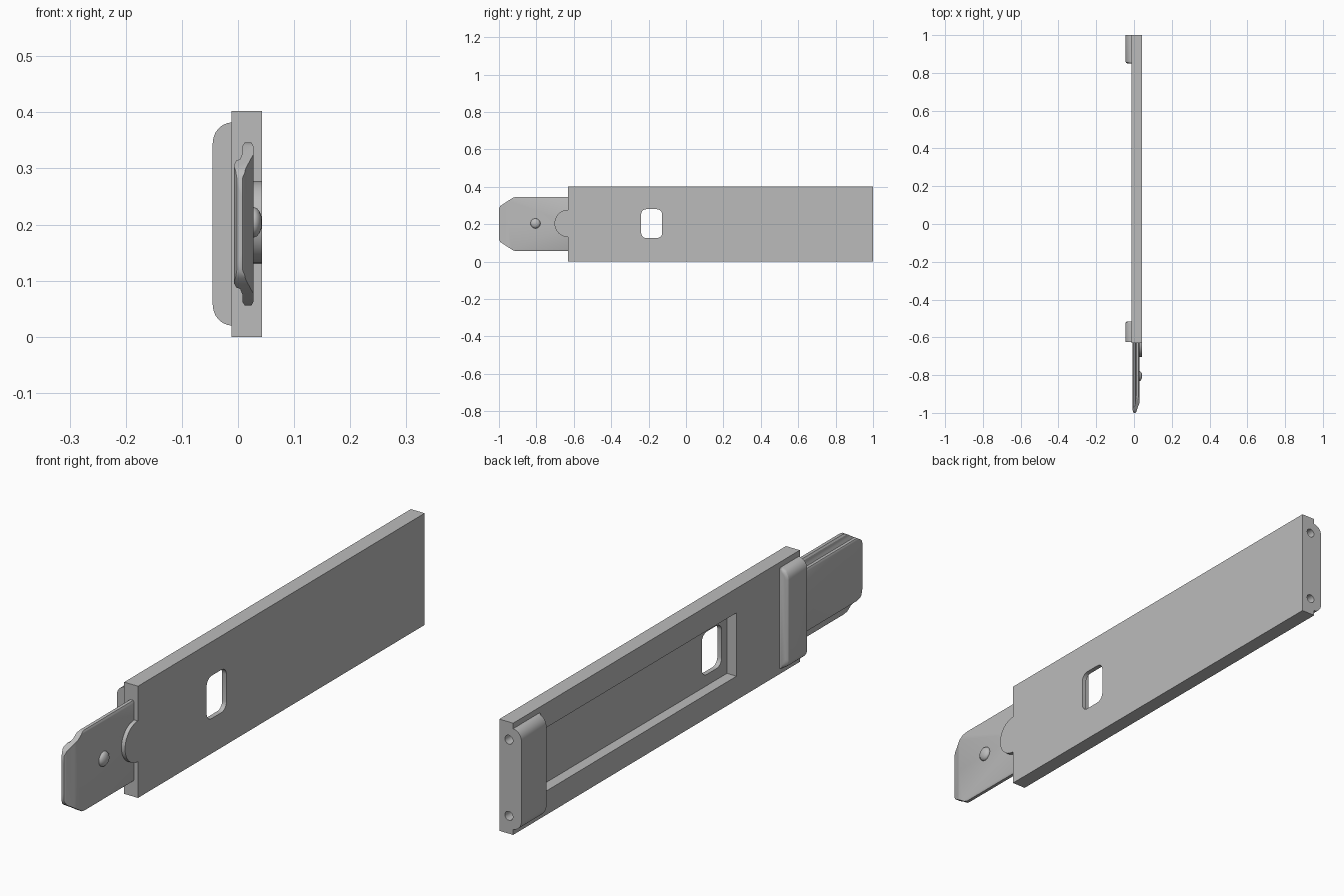
import bpy, bmesh, math
from mathutils import Vector

if "Cube" in bpy.data.objects:
    bpy.data.objects.remove(bpy.data.objects["Cube"])

grey = bpy.data.materials.new("plain_grey")
grey.diffuse_color = (0.5, 0.5, 0.5, 1)
grey.use_nodes = True
grey.node_tree.nodes["Principled BSDF"].inputs["Base Color"].default_value = grey.diffuse_color


def prism(name, pts, axis, lo, hi):
    """Extrude a 2D outline along an axis; outline uses the other two axes in order."""
    bm = bmesh.new()

    def place(p, d):
        c = list(p)
        c.insert(axis, d)
        return bm.verts.new(c)
    face = bm.faces.new([place(p, lo) for p in pts])
    ext = bmesh.ops.extrude_face_region(bm, geom=[face])
    move = Vector((0, 0, 0))
    move[axis] = hi - lo
    bmesh.ops.translate(bm, vec=move,
                        verts=[g for g in ext["geom"] if isinstance(g, bmesh.types.BMVert)])
    bmesh.ops.recalc_face_normals(bm, faces=bm.faces[:])
    me = bpy.data.meshes.new(name)
    bm.to_mesh(me)
    bm.free()
    ob = bpy.data.objects.new(name, me)
    me.materials.append(grey)
    bpy.context.collection.objects.link(ob)
    return ob


def rect(a0, a1, b0, b1):
    return [(a0, b0), (a1, b0), (a1, b1), (a0, b1)]


def arc(ca, cb, ra, rb, start, end, n):
    out = []
    for i in range(n + 1):
        t = math.radians(start + (end - start) * i / n)
        out.append((ca + ra * math.cos(t), cb + rb * math.sin(t)))
    return out


def rounded(a0, a1, b0, b1, r, n=5):
    pts = []
    for ca, cb, s in ((a1 - r, b1 - r, 0), (a0 + r, b1 - r, 90),
                      (a0 + r, b0 + r, 180), (a1 - r, b0 + r, 270)):
        pts += arc(ca, cb, r, r, s, s + 90, n)
    return pts


def circle(a, b, r, n=24):
    return arc(a, b, r, r, 0, 360, n)[:-1]


def apply_mods(ob):
    dg = bpy.context.evaluated_depsgraph_get()
    me = bpy.data.meshes.new_from_object(ob.evaluated_get(dg))
    ob.modifiers.clear()
    ob.data = me


def boolean(ob, cutter, op="DIFFERENCE"):
    m = ob.modifiers.new("cut", "BOOLEAN")
    m.object, m.operation, m.solver = cutter, op, "EXACT"
    apply_mods(ob)
    bpy.data.objects.remove(cutter)


def smooth(ob, angle=30):
    bpy.ops.object.select_all(action="DESELECT")
    ob.select_set(True)
    bpy.context.view_layer.objects.active = ob
    bpy.ops.object.shade_smooth_by_angle(angle=math.radians(angle))


# Main plate with back pocket, window and two end holes
plate = prism("main_plate", rect(-0.63, 1.0, 0, 0.402), 0, -0.012, 0.043)
boolean(plate, prism("pocket", rect(-0.27, 0.86, 0.086, 0.314), 0, -0.1, 0.026))
boolean(plate, prism("window", rounded(-0.24, -0.127, 0.126, 0.28, 0.028), 0, -0.1, 0.1))
for z in (0.064, 0.338):
    boolean(plate, prism("end_hole", circle(0.005, z, 0.016), 1, 0.94, 1.1))
smooth(plate)

# Raised rounded blocks on the back face, eased on their inner ends
side = ([(-0.012, 0.02), (-0.012, 0.382)]
        + arc(-0.010, 0.345, 0.035, 0.037, 105, 180, 7)
        + arc(-0.010, 0.057, 0.035, 0.037, 180, 255, 7))
for name, y0, y1, inner in (("rear_block", 0.85, 1.0, 0.85),
                            ("front_block", -0.625, -0.515, -0.515)):
    block = prism(name, side, 1, y0, y1)
    bm = bmesh.new()
    bm.from_mesh(block.data)
    rim = [e for e in bm.edges
           if all(abs(v.co.y - inner) < 1e-4 and v.co.x < -0.0125 for v in e.verts)]
    bmesh.ops.bevel(bm, geom=rim, offset=0.012, segments=3, profile=0.5, affect="EDGES")
    bm.to_mesh(block.data)
    bm.free()
    smooth(block)

# Sliding tongue: stepped section, clipped corners, tapered nose
half = [(0.028, 0.0), (0.028, 0.137), (0.024, 0.145), (0.012, 0.145), (0.008, 0.139),
        (0.008, 0.126), (0.004, 0.116), (-0.003, 0.113), (-0.007, 0.106)]
mid = 0.201
section = ([(x, mid + z) for x, z in half]
           + [(x, mid - z) for x, z in reversed(half[1:])])
tongue = prism("tongue", section, 1, -1.01, -0.60)
outline = [(-0.5, -0.1), (-0.5, 0.5), (-0.91, 0.5), (-0.91, 0.346), (-0.925, 0.342),
           (-0.992, 0.298), (-1.0, 0.283), (-1.0, 0.119), (-0.992, 0.104),
           (-0.925, 0.06), (-0.91, 0.056), (-0.91, -0.1)]
boolean(tongue, prism("tongue_outline", outline, 0, -0.1, 0.1), "INTERSECT")
taper = [(-0.1, -0.5), (0.1, -0.5), (0.1, -0.95), (0.028, -0.95), (0.022, -0.965),
         (0.012, -0.995), (0.008, -1.0), (-0.002, -1.0), (-0.007, -0.985), (-0.1, -0.985)]
boolean(tongue, prism("tongue_taper", taper, 2, -0.2, 0.6), "INTERSECT")
smooth(tongue)

# Round thumb rest where the tongue enters the plate
rest = prism("thumb_rest", [(-0.62, 0.131), (-0.62, 0.277)]
             + arc(-0.63, 0.204, 0.073, 0.073, 90, 270, 20), 0, 0.02, 0.0425)
smooth(rest)

# Small domed stud on the tongue
bm = bmesh.new()
bmesh.ops.create_uvsphere(bm, u_segments=12, v_segments=8, radius=1)
for v in bm.verts:
    v.co = Vector((0.028 + 0.015 * v.co.z, -0.805 + 0.027 * v.co.x, 0.204 + 0.027 * v.co.y))
bmesh.ops.recalc_face_normals(bm, faces=bm.faces[:])
me = bpy.data.meshes.new("stud")
bm.to_mesh(me)
bm.free()
me.materials.append(grey)
stud = bpy.data.objects.new("stud", me)
bpy.context.collection.objects.link(stud)
smooth(stud, 40)
